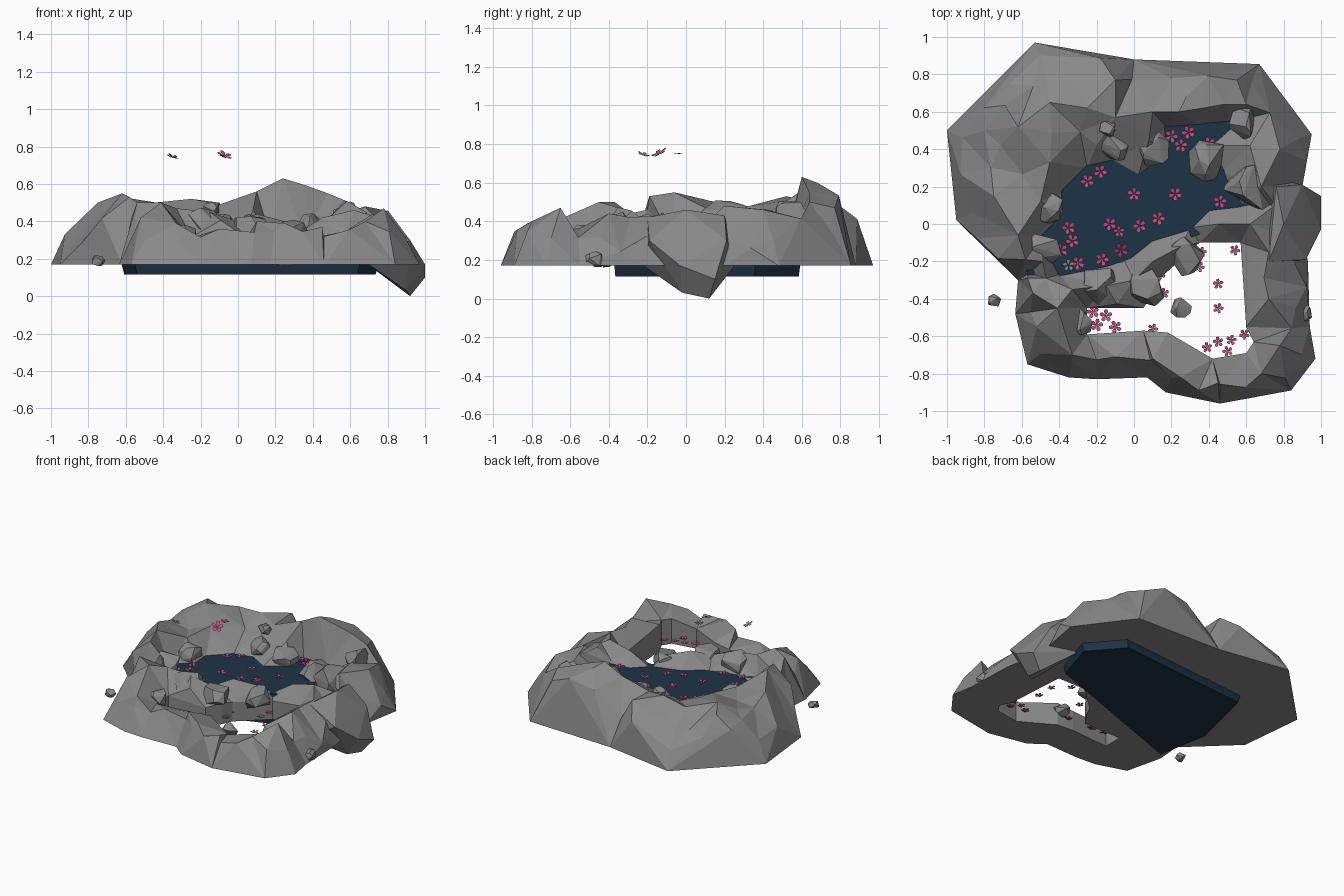
import bpy, bmesh, math, random
from mathutils import Vector
from mathutils.geometry import delaunay_2d_cdt

random.seed(4)
cube = bpy.data.objects.get("Cube")
if cube:
    bpy.data.objects.remove(cube, do_unlink=True)

BASE, WATER = .17, .335


def material(name, rgb):
    mat = bpy.data.materials.new(name)
    mat.use_nodes = True
    colour = (*rgb, 1)
    mat.diffuse_color = colour
    shader = mat.node_tree.nodes["Principled BSDF"]
    shader.inputs["Base Color"].default_value = colour
    shader.inputs["Roughness"].default_value = .9
    return mat


stone = material("grey stone", (.25, .25, .25))
blue = material("deep blue water", (.012, .033, .062))
pink = material("pink petals", (.55, .075, .22))


def finish(name, bm, mat, recalc=True):
    if recalc:
        bmesh.ops.recalc_face_normals(bm, faces=bm.faces[:])
    mesh = bpy.data.meshes.new(name)
    bm.to_mesh(mesh)
    bm.free()
    mesh.materials.append(mat)
    obj = bpy.data.objects.new(name, mesh)
    bpy.context.collection.objects.link(obj)


def inside(p, poly):
    hit = False
    for a, b in zip(poly, poly[1:] + poly[:1]):
        if (a[1] > p[1]) != (b[1] > p[1]):
            if p[0] < a[0] + (p[1] - a[1]) * (b[0] - a[0]) / (b[1] - a[1]):
                hit = not hit
    return hit


# Plan outlines of the rock mass, the pool and the open hollow
outer = [(-.53, .97), (0, .88), (.67, .855), (.95, .48), (.9, .2), (.9, -.05),
         (.93, -.2), (.94, -.55), (.97, -.72), (.84, -.89), (.46, -.96),
         (.17, -.9), (.07, -.82), (-.2, -.83), (-.35, -.82), (-.57, -.75),
         (-.635, -.48), (-.62, -.3), (-.95, .02), (-1, .5)]
pool = [(-.5, -.08), (-.37, .05), (-.33, .12), (-.38, .17), (-.25, .3), (-.12, .33),
        (.02, .25), (.18, .37), (.17, .52), (.35, .53), (.55, .55), (.4, .42),
        (.3, .38), (.3, .28), (.47, .28), (.5, .2), (.57, .1), (.4, .08),
        (.3, -.02), (.1, -.08), (-.05, -.2), (-.4, -.27)]
hollow = [(-.25, -.45), (.05, -.45), (.12, -.35), (.15, -.28), (.35, -.1), (.57, -.1),
          (.6, -.55), (.64, -.63), (.6, -.69), (.42, -.72), (.18, -.58), (.05, -.57),
          (-.25, -.59)]

# High points of the rim: first the sides and back, then the front and divider
back_crest = [(-.8, .5, .44), (-.75, .15, .5), (-.62, -.06, .55), (-.58, -.19, .53),
              (-.49, -.2, .46), (-.47, -.29, .44), (-.57, -.29, .42), (-.54, -.37, .5),
              (-.52, -.55, .42), (-.41, -.45, .5), (.68, .2, .48), (.78, .4, .46),
              (.62, .42, .46), (.6, .64, .5), (.48, .64, .55), (.55, .77, .47),
              (.37, .62, .59), (.24, .6, .63), (.28, .68, .6), (.1, .6, .56),
              (.2, .78, .5), (-.1, .57, .49), (-.25, .62, .52), (-.1, .77, .5),
              (-.2, .42, .42), (-.45, .65, .5), (-.48, .84, .35), (-.62, .52, .53),
              (-.45, .33, .48), (-.5, .12, .46), (.08, .45, .46)]
front_crest = [(-.33, -.7, .39), (-.1, -.71, .36), (.1, -.72, .4), (.25, -.82, .39),
               (.45, -.85, .37), (.68, -.8, .4), (.78, -.65, .47), (.72, -.4, .44),
               (.72, -.15, .43), (-.33, -.35, .47), (-.15, -.33, .45), (0, -.3, .4),
               (.1, -.2, .44), (.25, -.12, .4), (.45, 0, .42), (.62, 0, .46)]

points = [(*p, BASE) for p in outer] + [(*p, WATER - .01) for p in pool]
points += [(*p, .32 + random.uniform(-.02, .05)) for p in hollow] + back_crest + front_crest

# Steep shoulder a little way in from the outer edge
n = len(outer)
for i, p in enumerate(outer):
    a, b = Vector(outer[i - 1]), Vector(outer[(i + 1) % n])
    t = (b - a).normalized()
    q = Vector(p) + Vector((t.y, -t.x)) * random.uniform(.07, .11)
    if inside(q, outer):
        points.append((q.x, q.y, .31 + random.uniform(-.03, .04)))


def height(x, y):
    weights = [(1 / ((x - p[0]) ** 2 + (y - p[1]) ** 2 + .001) ** 2, p[2]) for p in points]
    return sum(w * z for w, z in weights) / sum(w for w, z in weights)


# A few broken facets between the high points
extra = []
for i in range(700):
    x, y = random.uniform(-1, 1), random.uniform(-1, 1)
    if not inside((x, y), outer) or inside((x, y), pool) or inside((x, y), hollow):
        continue
    if min(math.hypot(x - p[0], y - p[1]) for p in points + extra) > .11:
        extra.append((x, y, height(x, y) + random.uniform(-.02, .03)))
points += extra


def loop_edges(start, count):
    return [(start + i, start + (i + 1) % count) for i in range(count)]


def add_sheet(bm, pts, loops, holes):
    """Triangulate plan points between outlines, keeping their heights."""
    edges, start = [], 0
    for loop in loops:
        edges += loop_edges(start, len(loop))
        start += len(loop)
    flat = [Vector(p[:2]) for p in pts]
    co, _, tris, origin, _, _ = delaunay_2d_cdt(flat, edges, [], 0, 1e-5)
    verts = [bm.verts.new((c.x, c.y, pts[o[0]][2] if o else BASE)) for c, o in zip(co, origin)]
    for tri in tris:
        mid = sum((co[i] for i in tri), Vector((0, 0))) / len(tri)
        if inside(mid, outer) and not any(inside(mid, h) for h in holes):
            bm.faces.new([verts[i] for i in tri])
    for v in [v for v in verts if not v.link_faces]:
        bm.verts.remove(v)


# Rock mass: rugged top, flat underside and the hollow's walls
bm = bmesh.new()
add_sheet(bm, points, [outer, pool, hollow], [pool, hollow])
add_sheet(bm, [(*p, BASE) for p in outer + hollow], [outer, hollow], [hollow])
first = len(outer) + len(pool)
for i, j in loop_edges(first, len(hollow)):
    a, b = points[i], points[j]
    bm.faces.new([bm.verts.new(c) for c in (a, b, (*b[:2], BASE), (*a[:2], BASE))])
bmesh.ops.remove_doubles(bm, verts=bm.verts[:], dist=.0005)
finish("rock_mass", bm, stone)

# Water body, tapering slightly below the rock
bm = bmesh.new()
slab = [(.65, .05), (.75, .36), (.55, .59), (-.5, .5), (-.62, 0), (-.55, -.37)]
low = [bm.verts.new((x * .98, y * .99, .115)) for x, y in slab]
mid = [bm.verts.new((x, y, .16)) for x, y in slab]
top = [bm.verts.new((x, y, WATER)) for x, y in slab]
for lower, upper in ((low, mid), (mid, top)):
    for i, j in loop_edges(0, len(slab)):
        bm.faces.new((lower[i], lower[j], upper[j], upper[i]))
bm.faces.new(low)
bm.faces.new(top)
finish("pool_water", bm, blue)

# Overhanging boulder on the left side
bm = bmesh.new()
for p in [(.92, .12, 0), (1, .15, .1), (1, -.03, .17), (.7, -.22, .17), (.68, .26, .18),
          (.72, -.2, .42), (.76, .2, .43), (.92, -.19, .3), (.9, .21, .3), (.8, 0, .46),
          (.9, -.02, .03)]:
    bm.verts.new(p)
bmesh.ops.convex_hull(bm, input=bm.verts[:])
finish("overhanging_boulder", bm, stone)


def rock(name, x, y, z, size):
    """Faceted stone, the hull of points scattered over a flattened ball."""
    bm = bmesh.new()
    for i in range(16):
        d = Vector([random.gauss(0, 1) for k in range(3)]).normalized()
        d.z *= .8
        bm.verts.new(Vector((x, y, z)) + d * size)
    bmesh.ops.convex_hull(bm, input=bm.verts[:])
    bmesh.ops.delete(bm, geom=[v for v in bm.verts if not v.link_faces], context='VERTS')
    finish(name, bm, stone)


# Boulders along the rim, then loose stones
for i, r in enumerate([(.6, .55, .43, .1), (.63, .2, .4, .15), (.4, .34, .35, .12),
                       (.27, -.17, .34, .11), (-.48, -.13, .38, .1), (-.3, -.52, .32, .09),
                       (.06, -.33, .35, .12), (-.1, .43, .37, .1), (.1, .4, .37, .1),
                       (-.46, .1, .37, .1), (-.18, -.33, .38, .12)]):
    rock(f"rim_boulder_{i + 1}", *r)
for i, r in enumerate([(-.75, -.41, .19, .04), (.9, -.47, .2, .06), (.25, -.45, .2, .06),
                       (-.14, .51, .47, .05)]):
    rock(f"loose_stone_{i + 1}", *r)


def blossom(name, x, y, z, mat, size, lean=(0, 0)):
    """Five broad petals, slightly cupped and leaning, around a shared middle."""
    bm = bmesh.new()
    turn = random.uniform(0, math.tau)

    def vert(angle, radius, lift):
        px, py = radius * math.cos(angle), radius * math.sin(angle)
        return bm.verts.new((x + px, y + py, z + lift + lean[0] * px + lean[1] * py))

    for i in range(5):
        a = turn + math.tau * i / 5
        bm.faces.new([vert(a, 0, 0), vert(a - .5, size * .68, .004), vert(a - .22, size, .007),
                      vert(a + .22, size, .007), vert(a + .5, size * .68, .004)])
    finish(name, bm, mat, recalc=False)


# Blossoms floating on the pool, then lower down in the hollow
pool_spots = [(.2, .47), (.29, .49), (.25, .42), (.4, .43), (-.25, .23), (-.18, .28),
              (0, .16), (.22, .16), (.46, .12), (-.35, -.02), (-.33, -.09), (-.39, -.14),
              (-.3, -.21), (-.17, -.19), (-.13, 0), (.03, -.01), (.13, .03)]
hollow_spots = [(.36, -.15), (.35, -.23), (.54, -.14), (.45, -.32), (.45, -.45),
                (.16, -.37), (.14, -.27), (-.22, -.47), (-.15, -.49), (-.2, -.54),
                (-.1, -.55), (.1, -.56), (.39, -.66), (.45, -.63), (.52, -.62),
                (.5, -.68), (.59, -.59)]
for i, (x, y) in enumerate(pool_spots):
    blossom(f"pool_blossom_{i + 1}", x, y, WATER + .01, pink, .036)
for i, (x, y) in enumerate(hollow_spots):
    blossom(f"hollow_blossom_{i + 1}", x, y, .235, pink, .028 if x > 0 else .034)

# Blossoms drifting in the air
blossom("drifting_blossom", -.07, -.14, .75, pink, .04, (-.35, .45))
blossom("drifting_flat_blossom", -.08, -.04, .748, pink, .03)
blossom("drifting_grey_blossom", -.35, -.22, .742, stone, .032, (-.3, -.3))
